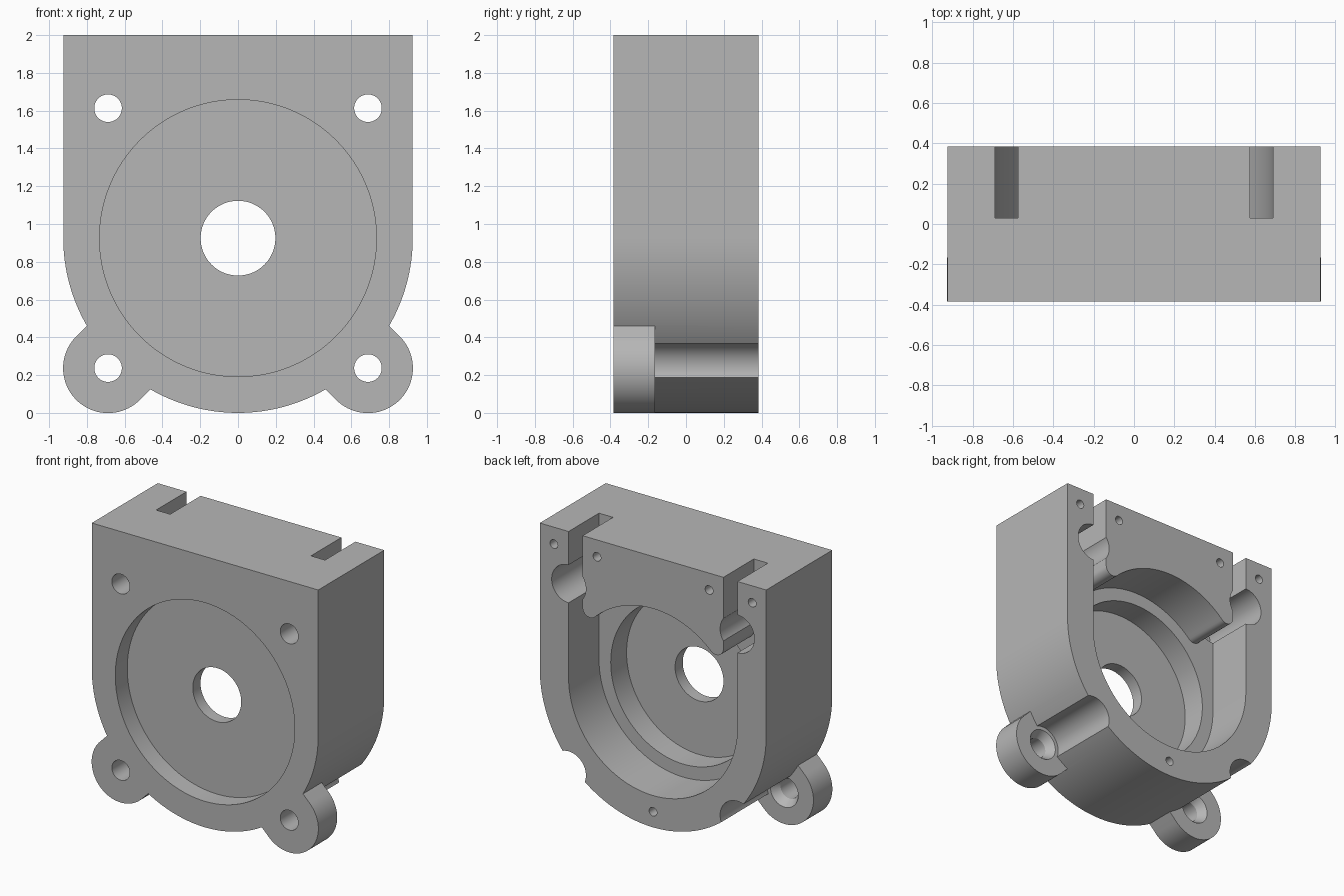
import bpy, bmesh, math
from math import sin, cos, pi, radians
from mathutils import Vector

cube = bpy.data.objects.get("Cube")
if cube:
    bpy.data.objects.remove(cube, do_unlink=True)

FRONT, BACK = -0.385, 0.385     # depth range of the casting
EAR_BACK = -0.165               # rear face of the mounting ears
FLOOR = 0.03                    # floor of the rear cavity
R, CZ = 0.925, 0.925            # outer radius and bore axis height
BOLT = 0.688                    # bolt offset from the axis in x and z
CAV = 0.69                      # cavity radius
EPS = 0.05

grey = bpy.data.materials.new("cast_grey")
grey.use_nodes = True
colour = (0.47, 0.47, 0.47, 1)
grey.diffuse_color = colour
grey.node_tree.nodes["Principled BSDF"].inputs["Base Color"].default_value = colour


def arc(cx, cz, r, a0, a1, n=32):
    """Points (x, z) along an arc, angles in degrees."""
    angles = [radians(a0 + (a1 - a0) * i / n) for i in range(n + 1)]
    return [(cx + r * cos(a), cz + r * sin(a)) for a in angles]


def loft(name, rings):
    """Solid through (outline, y) rings with equal point counts."""
    bm = bmesh.new()
    loops = [[bm.verts.new((x, y, z)) for x, z in pts] for pts, y in rings]
    n = len(loops[0])
    for a, b in zip(loops, loops[1:]):
        for i in range(n):
            j = (i + 1) % n
            bm.faces.new((a[i], a[j], b[j], b[i]))
    bm.faces.new(loops[0])
    bm.faces.new(loops[-1])
    bmesh.ops.recalc_face_normals(bm, faces=bm.faces)
    mesh = bpy.data.meshes.new(name)
    bm.to_mesh(mesh)
    bm.free()
    mesh.materials.append(grey)
    obj = bpy.data.objects.new(name, mesh)
    bpy.context.collection.objects.link(obj)
    return obj


def prism(name, pts, y0, y1):
    return loft(name, [(pts, y0), (pts, y1)])


def disc(name, x, z, r, y0, y1, r_end=None, n=64):
    ring = lambda rad: arc(x, z, rad, 0, 360, n)[:-1]
    return loft(name, [(ring(r), y0), (ring(r_end or r), y1)])


# Housing: square top, half-round bottom
outline = arc(0, CZ, R, 180, 360, 96) + [(R, 2), (-R, 2)]
housing = prism("housing", outline, FRONT, BACK)
tools = []


def use(obj, operation="DIFFERENCE"):
    obj.hide_render = True
    mod = housing.modifiers.new(obj.name, "BOOLEAN")
    mod.operation, mod.solver, mod.object = operation, "EXACT", obj
    tools.append(obj)


# Mounting ears: rounded slabs reaching in toward the axis
for s in (1, -1):
    cx, cz = BOLT * s, CZ - BOLT
    out = -45 if s > 0 else 225
    pts = arc(cx, cz, 0.238, out - 90, out + 90, 40)
    inner = [(x - 0.17 * s, z + 0.17) for x, z in (pts[-1], pts[0])]
    use(prism("mounting_ear", pts + inner, FRONT, EAR_BACK), "UNION")

# Rear cavity: round chamber, two slots to the top, rounded lips between
slot, lip = 0.575, 0.06
lx = slot - lip
lz = CZ + math.sqrt((CAV + lip) ** 2 - lx ** 2)
lip_angle = math.degrees(math.atan2(lz - CZ, lx))
half = arc(0, CZ, CAV, -90, 0, 48)
half += [(CAV, 2 + EPS), (slot, 2 + EPS)]
half += arc(lx, lz, lip, 0, lip_angle - 180, 12)
half += arc(0, CZ, CAV, lip_angle, 90, 24)[1:]
cavity = half + [(-x, z) for x, z in reversed(half[1:-1])]
use(prism("cavity_cutter", cavity, FLOOR, BACK + EPS))

# Round recesses on both sides and the shaft hole
use(disc("rear_recess_cutter", 0, CZ, 0.594, -0.155, FLOOR + EPS, n=128))
use(disc("front_recess_cutter", 0, CZ, 0.733, FRONT - EPS, -0.245, n=128))
use(disc("shaft_hole_cutter", 0, CZ, 0.198, FRONT, FLOOR))

# Bolt holes with countersinks and wide rear bores
for sx in (1, -1):
    for sz in (1, -1):
        x, z = BOLT * sx, CZ + BOLT * sz
        use(disc("bolt_bore_cutter", x, z, 0.14, EAR_BACK, BACK + EPS))
        use(disc("countersink_cutter", x, z, 0.073, -0.225, EAR_BACK + 0.01, 0.12))
        use(disc("bolt_hole_cutter", x, z, 0.073, FRONT - EPS, EAR_BACK + EPS))

# Small blind screw holes in the rear rim
for x, z in [(0.81, 1.875), (0.458, 1.875), (-0.458, 1.875), (-0.81, 1.875), (0, 0.115)]:
    use(disc("screw_hole_cutter", x, z, 0.032, 0.15, BACK + EPS, n=24))

# Bake the cuts and drop the cutters
bpy.context.view_layer.update()
graph = bpy.context.evaluated_depsgraph_get()
baked = bpy.data.meshes.new_from_object(housing.evaluated_get(graph))
housing.modifiers.clear()
housing.data = baked
baked.materials.clear()
baked.materials.append(grey)
for poly in baked.polygons:
    poly.material_index = 0
for tool in tools:
    bpy.data.objects.remove(tool, do_unlink=True)

bpy.ops.object.select_all(action="DESELECT")
housing.select_set(True)
bpy.context.view_layer.objects.active = housing
bpy.ops.object.shade_smooth_by_angle(angle=radians(25))
